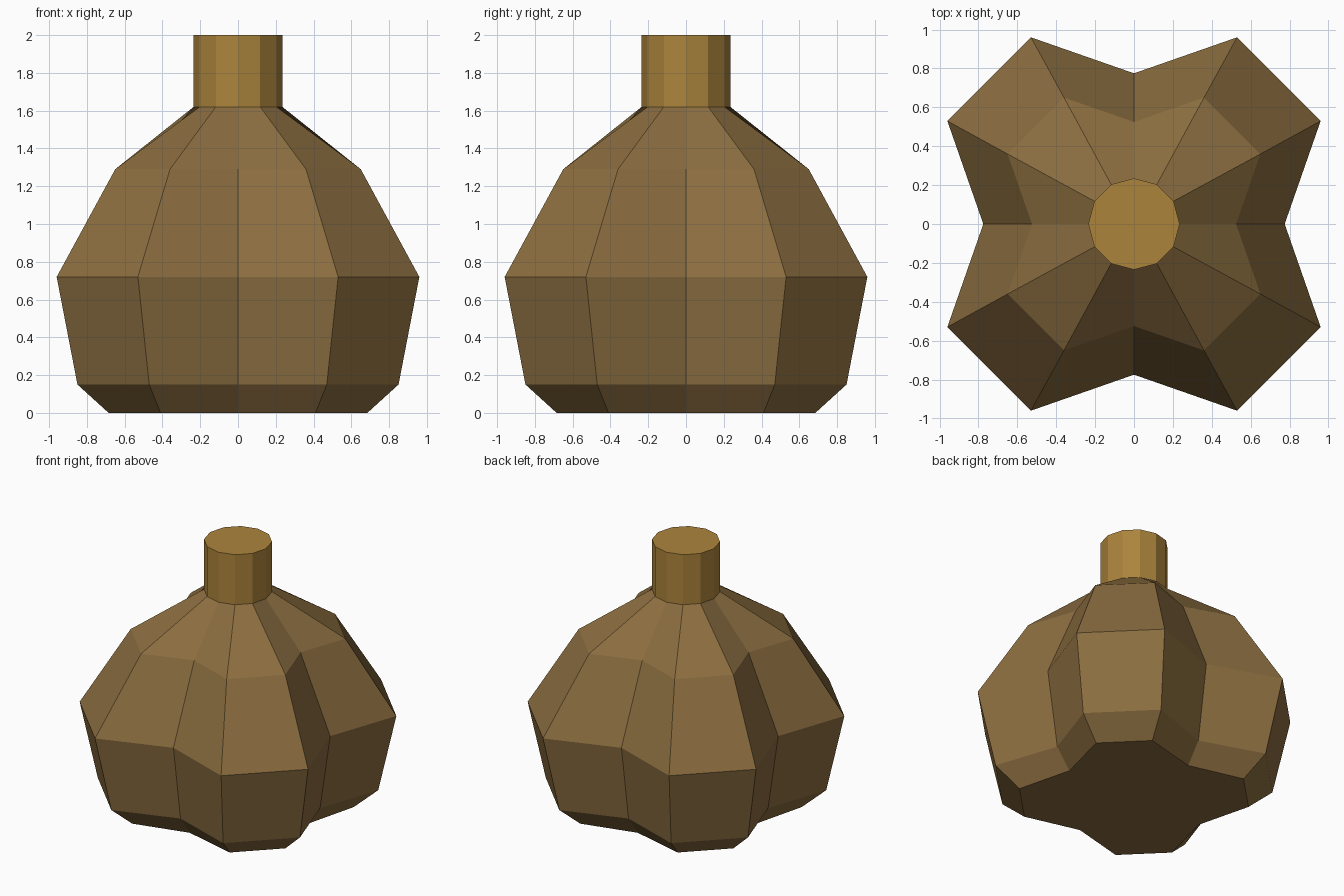
import bpy
import bmesh
import math

cube = bpy.data.objects.get("Cube")
if cube:
    bpy.data.objects.remove(cube, do_unlink=True)


def make_material(name, srgb):
    color = [((c / 255 + 0.055) / 1.055) ** 2.4 for c in srgb] + [1.0]
    mat = bpy.data.materials.new(name)
    mat.use_nodes = True
    mat.diffuse_color = color
    mat.node_tree.nodes["Principled BSDF"].inputs["Base Color"].default_value = color
    return mat


def loft(name, rings, mat):
    """Skin a stack of closed rings and cap both ends."""
    bm = bmesh.new()
    loops = [[bm.verts.new(p) for p in ring] for ring in rings]
    count = len(loops[0])
    for low, high in zip(loops, loops[1:]):
        for i in range(count):
            j = (i + 1) % count
            bm.faces.new((low[i], low[j], high[j], high[i]))
    bm.faces.new(loops[0][::-1])
    bm.faces.new(loops[-1])
    bmesh.ops.recalc_face_normals(bm, faces=bm.faces)
    mesh = bpy.data.meshes.new(name)
    bm.to_mesh(mesh)
    bm.free()
    mesh.materials.append(mat)
    obj = bpy.data.objects.new(name, mesh)
    bpy.context.collection.objects.link(obj)
    return obj


def lobed_ring(z, valley, far, near):
    """Four flat-fronted lobes with a valley on each axis."""
    ring = []
    for quarter in range(4):
        c = round(math.cos(quarter * math.pi / 2))
        s = round(math.sin(quarter * math.pi / 2))
        for x, y in ((valley, 0), (far, near), (near, far)):
            ring.append((c * x - s * y, s * x + c * y, z))
    return ring


skin = make_material("gourd brown", (140, 110, 64))
stalk = make_material("stem ochre", (172, 132, 60))

# Lobed body: height, valley radius, ridge far and near coordinates
profile = [
    (0.0, 0.58, 0.685, 0.41),
    (0.15, 0.69, 0.85, 0.47),
    (0.72, 0.775, 0.96, 0.53),
    (1.29, 0.525, 0.65, 0.36),
    (1.62, 0.235, 0.2035, 0.1175),
]
loft("body", [lobed_ring(*row) for row in profile], skin)

# Twelve-sided stem
loft("stem", [lobed_ring(z, 0.235, 0.2035, 0.1175) for z in (1.62, 2.0)], stalk)
